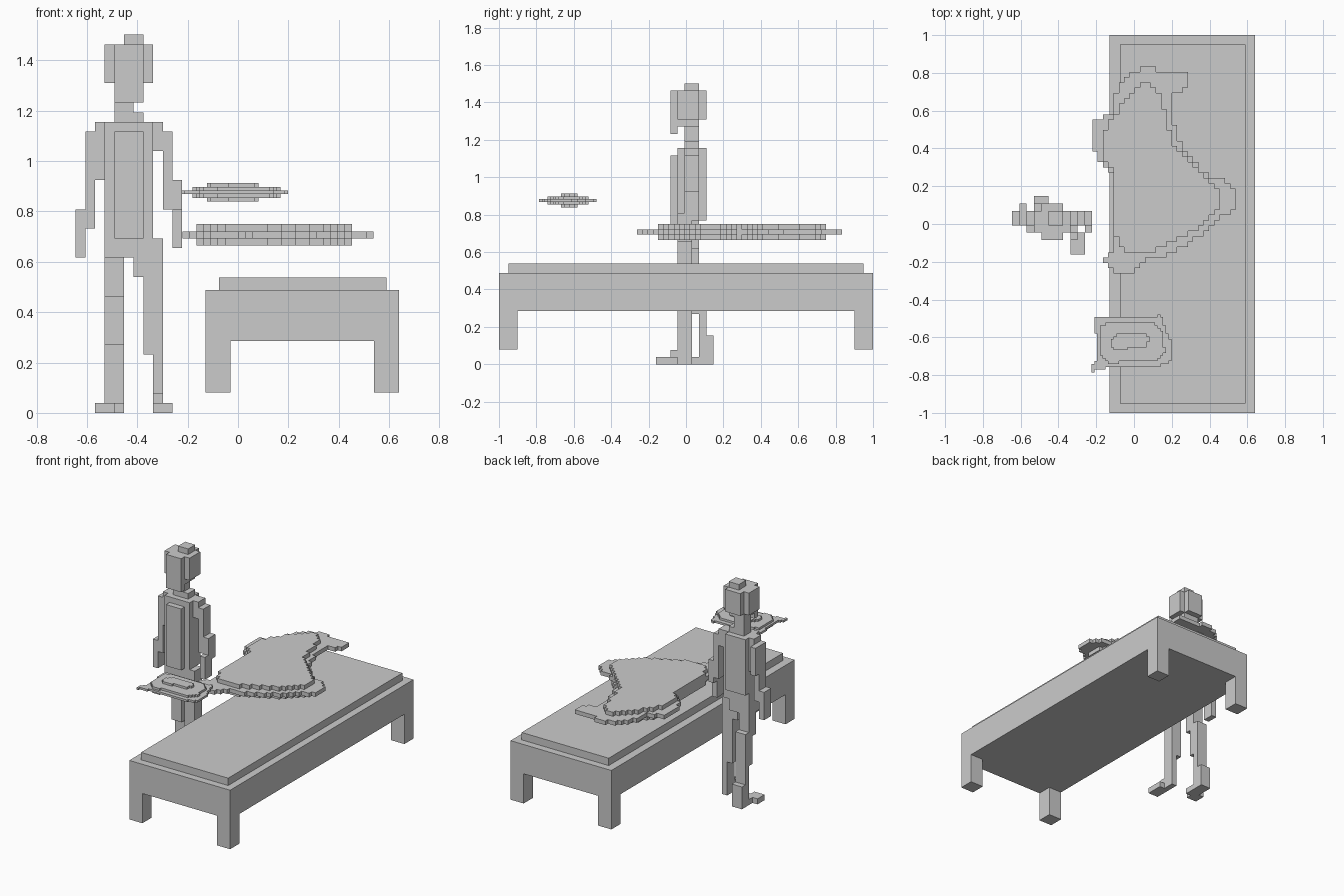
import bpy, bmesh, math
from mathutils import Vector

if "Cube" in bpy.data.objects:
    bpy.data.objects.remove(bpy.data.objects["Cube"])


def voxel_object(name, cells, origin, size):
    """Skin a set of grid cells with the outside faces only."""
    bm = bmesh.new()
    verts = {}

    def vert(c):
        if c not in verts:
            verts[c] = bm.verts.new(Vector(origin) + Vector(c) * size)
        return verts[c]

    for c in cells:
        for axis in range(3):
            u, w = (axis + 1) % 3, (axis + 2) % 3
            for side in (0, 1):
                n = list(c)
                n[axis] += 2 * side - 1
                if tuple(n) in cells:
                    continue
                corners = []
                for a, b in ((0, 0), (1, 0), (1, 1), (0, 1)):
                    p = list(c)
                    p[axis] += side
                    p[u] += a
                    p[w] += b
                    corners.append(vert(tuple(p)))
                bm.faces.new(corners if side else corners[::-1])
    mesh = bpy.data.meshes.new(name)
    bm.to_mesh(mesh)
    bm.free()
    obj = bpy.data.objects.new(name, mesh)
    bpy.context.collection.objects.link(obj)
    return obj


def box(name, x0, x1, y0, y1, z0, z1):
    bpy.ops.mesh.primitive_cube_add(
        size=1, location=((x0 + x1) / 2, (y0 + y1) / 2, (z0 + z1) / 2))
    obj = bpy.context.object
    obj.name = name
    obj.scale = (x1 - x0, y1 - y0, z1 - z0)
    return obj


def inside(x, y, poly):
    hit = False
    for (x0, y0), (x1, y1) in zip(poly, poly[1:] + poly[:1]):
        if (y0 > y) != (y1 > y) and x < x0 + (y - y0) * (x1 - x0) / (y1 - y0):
            hit = not hit
    return hit


def stepped_cloth(name, outlines, origin, size):
    """Outlines run outermost to innermost; each inner one is thicker."""
    mid = len(outlines) - 1
    cells = set()
    for t, poly in enumerate(outlines):
        for i in range(80):
            for j in range(80):
                if inside(origin[0] + (i + .5) * size,
                          origin[1] + (j + .5) * size, poly):
                    cells |= {(i, j, k) for k in range(mid - t, mid + t + 1)}
    return voxel_object(name, cells, origin, size)


def blocks(name, ranges):
    """Figure part from inclusive cell ranges x, y, z."""
    cells = {(i, j, k) for a, b, c, d, e, f in ranges
             for i in range(a, b + 1) for j in range(c, d + 1)
             for k in range(e, f + 1)}
    return voxel_object(name, cells, (-.645, -.161, 0), .0385)


# bed: frame, legs and mattress
box("bed_frame", -.13, .64, -1, 1, .285, .487)
box("mattress", -.075, .59, -.95, .95, .487, .538)
for x in (-.13, .54):
    for y in (-1, .9):
        box("bed_leg", x, x + .1, y, y + .1, .08, .285)

# blanket: thin ragged rim around a thicker middle
rim = [(-.22, .53), (-.19, .56), (-.12, .59), (-.08, .74), (0, .80), (.09, .84),
       (.13, .81), (.28, .81), (.28, .72), (.2, .69), (.2, .58), (.24, .46),
       (.28, .37), (.36, .28), (.42, .24), (.48, .24), (.54, .17), (.54, .09),
       (.42, .0), (.34, -.07), (.16, -.17), (.06, -.19), (0, -.26), (-.11, -.26),
       (-.16, -.2), (-.16, -.17), (-.11, -.15), (-.11, .27), (-.16, .29),
       (-.22, .40)]
core = [(0, .71), (.07, .75), (.14, .69), (.165, .59), (.21, .42), (.275, .34),
        (.455, .16), (.455, .09), (.3, -.05), (.14, -.13), (0, -.155), (-.08, -.12),
        (-.105, -.05), (-.11, .28), (-.165, .34), (-.165, .48), (-.1, .58),
        (-.05, .66)]
stepped_cloth("blanket", [rim, core], (-.221, -.262, .665), .0281)

# pillow: three steps with pulled-out corners
edge = [(-.205, -.49), (.09, -.5), (.14, -.475), (.165, -.55), (.205, -.64),
        (.205, -.72), (.18, -.74), (.11, -.755), (-.15, -.76), (-.225, -.785),
        (-.225, -.75), (-.2, -.73)]
middle = [(-.185, -.55), (-.14, -.515), (.1, -.52), (.15, -.57), (.165, -.68),
          (.12, -.73), (-.14, -.735), (-.185, -.69)]
crown = [(-.12, -.61), (-.09, -.58), (.06, -.58), (.085, -.61), (.06, -.65),
         (-.09, -.668), (-.12, -.65)]
stepped_cloth("pillow", [edge, middle, crown], (-.225, -.785, .839), .0146)

# standing figure: head and neck
blocks("head", [(4, 6, 2, 6, 34, 37), (3, 7, 3, 5, 34, 37), (5, 6, 4, 5, 38, 38),
                (4, 6, 2, 5, 33, 33), (4, 6, 2, 2, 32, 32)])
blocks("neck", [(4, 5, 4, 5, 30, 32), (6, 6, 4, 5, 30, 30)])
# torso and shoulders
blocks("torso", [(3, 7, 3, 5, 18, 29), (4, 6, 2, 2, 18, 28), (3, 6, 6, 6, 20, 29),
                 (3, 6, 3, 5, 16, 17), (6, 6, 3, 4, 14, 15)])
# arms
blocks("left_arm", [(2, 2, 4, 5, 24, 29), (1, 1, 4, 6, 24, 28), (1, 1, 4, 5, 19, 23),
                    (0, 0, 4, 5, 16, 20)])
blocks("right_arm", [(8, 8, 4, 5, 27, 29), (9, 9, 4, 5, 21, 28),
                     (10, 10, 4, 5, 20, 23), (10, 10, 3, 4, 17, 20)])
# legs and feet
blocks("left_leg", [(3, 4, 4, 5, 12, 17), (3, 4, 5, 6, 7, 12), (3, 4, 6, 6, 1, 6),
                    (3, 4, 7, 7, 0, 3)])
blocks("left_foot", [(3, 4, 4, 6, 0, 0), (2, 3, 3, 4, 0, 0)])
blocks("right_leg", [(7, 7, 3, 4, 6, 17), (8, 8, 3, 4, 1, 17), (8, 8, 2, 2, 1, 1)])
blocks("right_foot", [(8, 8, 1, 4, 0, 0), (8, 9, 0, 2, 0, 0)])
